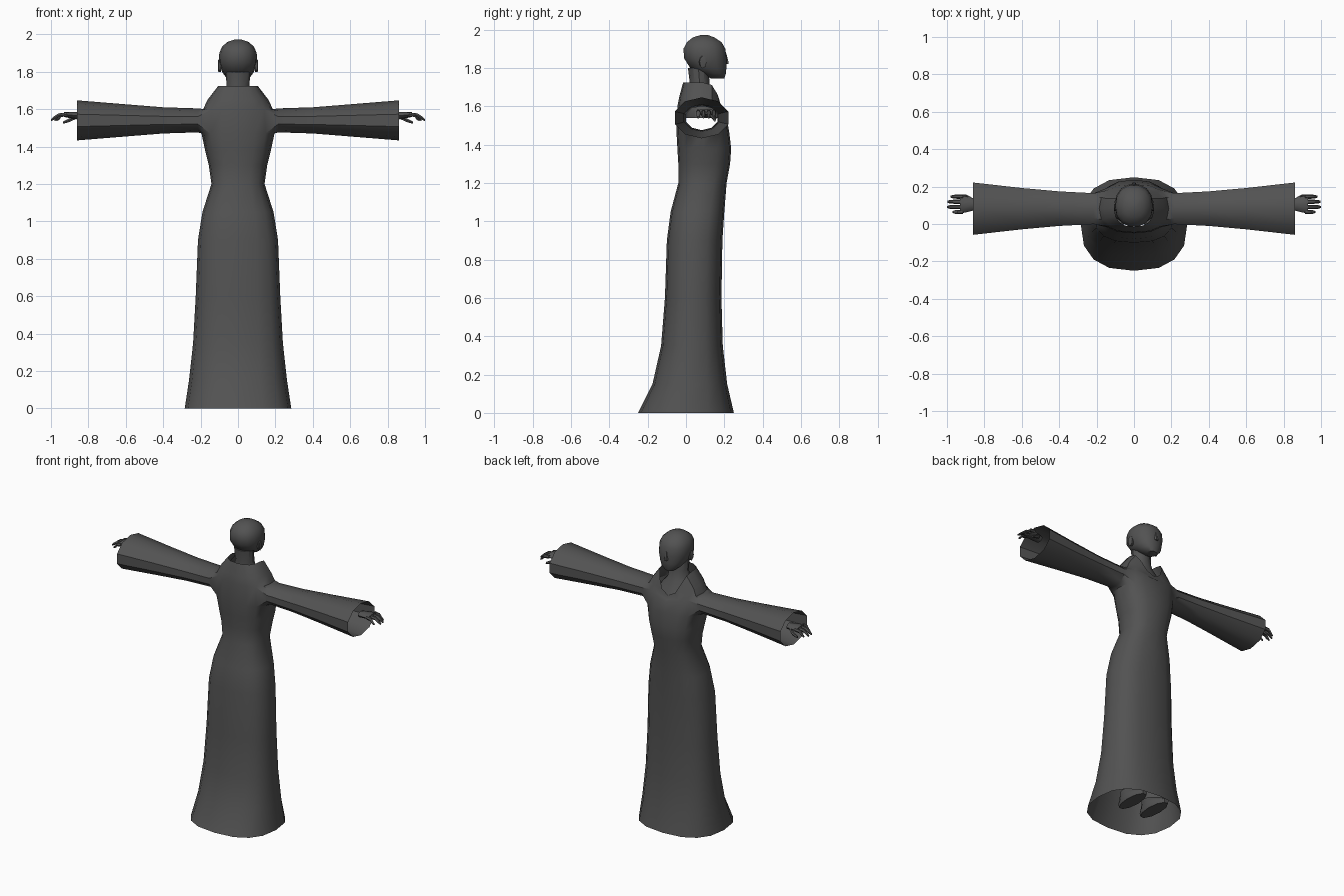
import bpy, bmesh
from math import sin, cos, pi, atan2, radians

if "Cube" in bpy.data.objects:
    bpy.data.objects.remove(bpy.data.objects["Cube"], do_unlink=True)

grey = bpy.data.materials.new("charcoal_grey")
grey.use_nodes = True
colour = (0.085, 0.085, 0.085, 1)
grey.diffuse_color = colour
grey.node_tree.nodes["Principled BSDF"].inputs["Base Color"].default_value = colour


def power(value, exponent):
    """Signed power, squares off an ellipse."""
    return abs(value) ** exponent * (1 if value > 0 else -1)


def loft(bm, sections, sides, axis="z", square=1.0, caps=True):
    """Sections: position on axis, centre u, centre v, half u, half v, front drop."""
    rings = []
    for pos, cu, cv, hu, hv, *drop in sections:
        ring = []
        for i in range(sides):
            a = 2 * pi * i / sides
            u = cu + hu * power(cos(a), square)
            v = cv + hv * power(sin(a), square)
            dip = drop[0] * max(0, sin(a)) ** 2.5 if drop else 0
            ring.append(bm.verts.new((u, v, pos - dip) if axis == "z" else (pos, u, v)))
        rings.append(ring)
    rows = []
    for low, high in zip(rings, rings[1:]):
        rows.append([bm.faces.new((low[i], low[(i + 1) % sides],
                                   high[(i + 1) % sides], high[i]))
                     for i in range(sides)])
    if caps:
        bm.faces.new(rings[0][::-1])
        bm.faces.new(rings[-1])
    return rows


def upright(rows):
    """Turn (z, half width, back, front, drop) rows into loft sections."""
    return [(z, 0, (b + f) / 2, w, (f - b) / 2, *drop) for z, w, b, f, *drop in rows]


def finish(name, bm, mirror=False, angle=32):
    bmesh.ops.recalc_face_normals(bm, faces=bm.faces[:])
    mesh = bpy.data.meshes.new(name)
    bm.to_mesh(mesh)
    bm.free()
    mesh.materials.append(grey)
    obj = bpy.data.objects.new(name, mesh)
    bpy.context.collection.objects.link(obj)
    bpy.ops.object.select_all(action="DESELECT")
    obj.select_set(True)
    bpy.context.view_layer.objects.active = obj
    bpy.ops.object.shade_smooth_by_angle(angle=radians(angle))
    if mirror:
        obj.modifiers.new("mirror", "MIRROR").use_clip = False
    return obj


# Robe: hollow skirt, bodice and raised collar with a V neck
robe_rows = [
    (0, .285, -.25, .25), (.15, .262, -.175, .215), (.35, .24, -.13, .192),
    (.6, .226, -.11, .185), (.9, .214, -.1, .19), (1.05, .19, -.08, .2),
    (1.2, .142, -.04, .212), (1.3, .156, -.04, .23), (1.38, .176, -.045, .236),
    (1.47, .195, -.05, .225), (1.6, .186, -.045, .212, .06),
    (1.65, .163, -.035, .2, .1), (1.725, .105, -.015, .19, .15)]
bm = bmesh.new()
rows = loft(bm, upright(robe_rows), 16, square=.8, caps=False)

# Wide open sleeves drawn out of armholes in the bodice
shoulder_row = rows[9]
sleeve_y, sleeve_z = .082, 1.54
stations = [(.215, .087, .064), (.4, .097, .07), (.6, .116, .086), (.86, .147, .107)]
for side, columns in ((1, (14, 15, 0, 1)), (-1, (6, 7, 8, 9))):
    hole = [shoulder_row[c] for c in columns]
    rim = [e for e in {e for f in hole for e in f.edges}
           if sum(f in hole for f in e.link_faces) == 1]
    bmesh.ops.delete(bm, geom=hole, context="FACES")
    for x, half_y, half_z in stations:
        made = bmesh.ops.extrude_edge_only(bm, edges=rim)["geom"]
        rim = [g for g in made if isinstance(g, bmesh.types.BMEdge)]
        verts = [g for g in made if isinstance(g, bmesh.types.BMVert)]
        verts.sort(key=lambda v: atan2(v.co.z - sleeve_z, v.co.y - sleeve_y))
        for i, v in enumerate(verts):
            a = -pi + (i + .5) * 2 * pi / len(verts)
            v.co = (side * x, sleeve_y + half_y * cos(a), sleeve_z + half_z * sin(a))
finish("robe", bm)

# Head: narrow chin, full back of the skull
bm = bmesh.new()
loft(bm, upright([
    (1.745, .035, .13, .2), (1.772, .066, .08, .21), (1.8, .086, .02, .213),
    (1.85, .102, -.012, .214), (1.9, .1, -.016, .208), (1.935, .085, .002, .188),
    (1.96, .055, .035, .15), (1.972, .02, .075, .115)]), 14, square=.9)
finish("head", bm, angle=50)

# Nose
bm = bmesh.new()
loft(bm, upright([(1.82, .014, .195, .224), (1.83, .015, .195, .224),
                  (1.875, .006, .195, .212)]), 6)
finish("nose", bm)

# Neck flaring to the upper chest inside the collar
bm = bmesh.new()
loft(bm, upright([(1.54, .14, 0, .2), (1.6, .12, 0, .17), (1.66, .07, .015, .14),
                  (1.72, .062, .02, .122), (1.8, .064, .01, .12)]), 12)
finish("neck", bm)

# Ears
bm = bmesh.new()
loft(bm, [(.09, .09, 1.83, .016, .03), (.104, .088, 1.832, .02, .034),
          (.108, .085, 1.834, .014, .026)], 8, axis="x")
finish("ears", bm, mirror=True)

# Hands: palm, four drooping fingers and a thumb
bm = bmesh.new()
loft(bm, [(.84, .105, 1.562, .028, .02), (.87, .105, 1.566, .036, .019),
          (.93, .105, 1.572, .05, .014)], 8, axis="x")
for y, tip in ((.146, .98), (.119, .998), (.091, 1.0), (.064, .97)):
    loft(bm, [(.915, y, 1.572, .011, .012), ((.92 + tip) / 2, y, 1.568, .011, .011),
              (tip - .015, y, 1.552, .01, .01), (tip, y, 1.541, .005, .006)], 6, axis="x")
loft(bm, [(.87, .13, 1.558, .014, .014), (.9, .147, 1.542, .012, .012),
          (.935, .15, 1.528, .007, .007)], 6, axis="x")
finish("hands", bm, mirror=True, angle=45)

# Shoes under the hem
bm = bmesh.new()
loft(bm, [(.005, .085, .09, .045, .12), (.03, .085, .09, .05, .125),
          (.06, .085, .07, .042, .095), (.1, .085, .03, .032, .05)], 10)
finish("shoes", bm, mirror=True)
